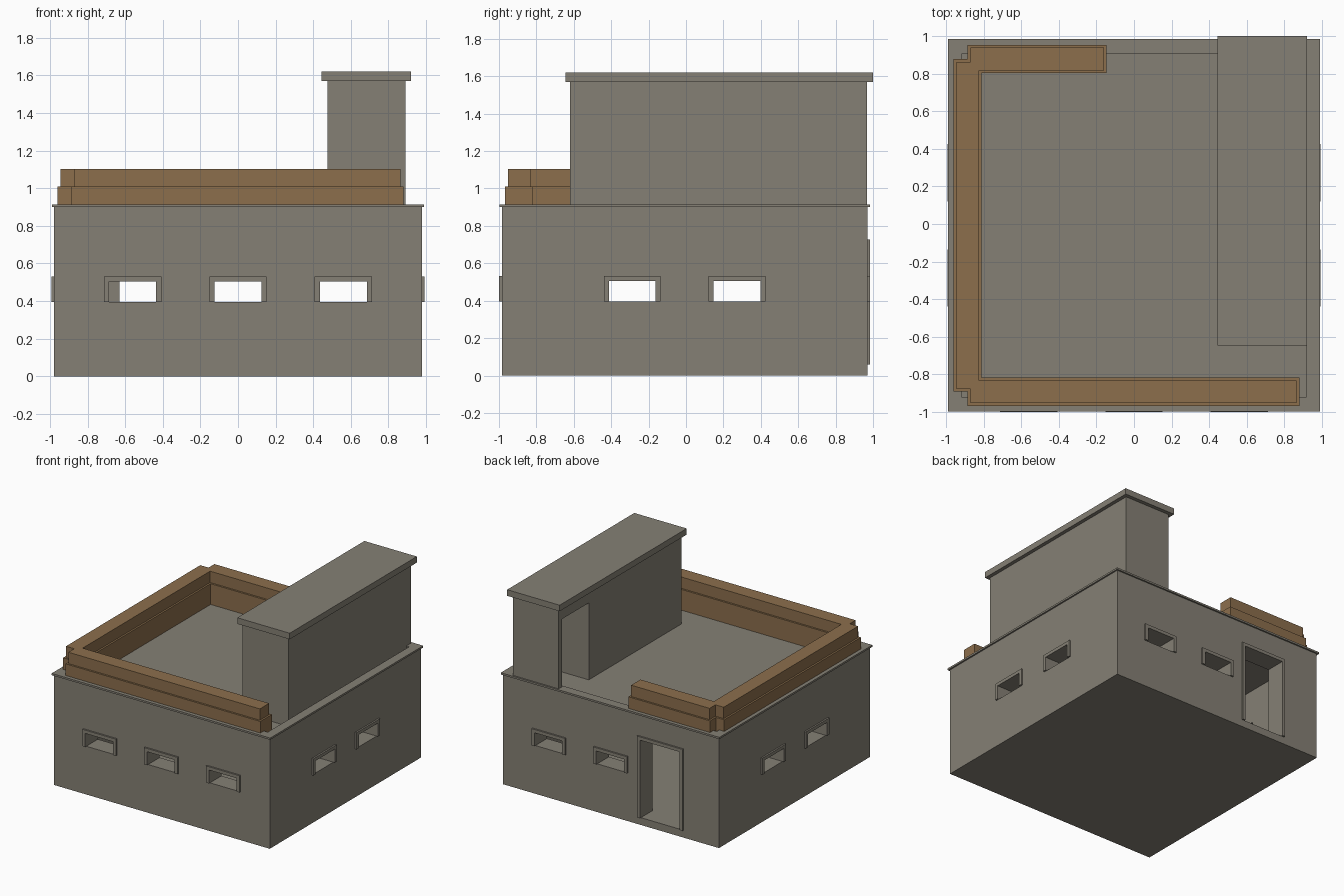
import bpy

cube = bpy.data.objects.get("Cube")
if cube:
    bpy.data.objects.remove(cube, do_unlink=True)

YC = -0.0075          # centre of the building in y
HALF, RIM, INNER = 0.9775, 0.99, 0.915
WALL, FRAME = 0.15, 0.0135
FLOOR, ROOF = 0.06, 0.84


def material(name, rgb):
    m = bpy.data.materials.new(name)
    m.use_nodes = True
    color = (*rgb, 1)
    m.diffuse_color = color
    m.node_tree.nodes["Principled BSDF"].inputs["Base Color"].default_value = color
    return m


concrete = material("grey_concrete", (0.235, 0.217, 0.178))
timber = material("brown_timber", (0.262, 0.158, 0.073))


def box(name, x, y, z, mat=concrete):
    """Axis-aligned box from (min, max) pairs."""
    bpy.ops.mesh.primitive_cube_add(size=1)
    ob = bpy.context.object
    ob.name = name
    for v in ob.data.vertices:
        v.co = [r[0] if c < 0 else r[1] for c, r in zip(v.co, (x, y, z))]
    ob.data.materials.append(mat)
    return ob


def cut(target, x, y, z):
    """Subtract a box from the target."""
    cutter = box("cutter", x, y, z)
    mod = target.modifiers.new("cut", 'BOOLEAN')
    mod.operation, mod.solver, mod.object = 'DIFFERENCE', 'EXACT', cutter
    bpy.context.view_layer.objects.active = target
    bpy.ops.object.modifier_apply(modifier=mod.name)
    bpy.data.objects.remove(cutter, do_unlink=True)


def around(half, centre=0.0):
    return (centre - half, centre + half)


# Hollow main block and projecting rim with a sunken roof deck
walls = box("bunker_walls", around(HALF), around(HALF, YC), (0, 0.9))
rim = box("roof_rim", around(RIM), around(RIM, YC), (0.9, 0.915))
room = HALF - WALL
cut(walls, around(room), around(room, YC), (FLOOR, 0.78))
for part in (walls, rim):
    cut(part, around(INNER), around(INNER, YC), (ROOF, 1.2))


def opening(name, side, centre, half, bottom, top, trim=0.027):
    """Cut a hole through one wall and add a three-sided surround."""
    axis, sign = side

    def place(along, depth):
        depth = sorted(sign * d for d in depth)
        if axis == 'x':
            return depth, along
        return along, [d + YC for d in depth]

    cut(walls, *place(around(half, centre), (room - 0.05, HALF + 0.1)), (bottom, top))
    outer = half + trim
    depth = (HALF - 0.01, HALF + FRAME)
    box(name + "_lintel", *place(around(outer, centre), depth), (top, top + trim))
    for s, tag in ((-1, "a"), (1, "b")):
        jamb = sorted((centre + s * half, centre + s * outer))
        box(name + "_jamb_" + tag, *place(jamb, depth), (bottom, top))


FRONT, BACK, LEFT, RIGHT = ('y', -1), ('y', 1), ('x', 1), ('x', -1)
SILL, HEAD, WIDE = 0.395, 0.505, 0.125
for c in (-0.56, 0, 0.56):
    opening("front_window", FRONT, c, WIDE, SILL, HEAD)
for c in (0, 0.56):
    opening("back_window", BACK, c, WIDE, SILL, HEAD)
for side in (LEFT, RIGHT):
    for c in (-0.28, 0.28):
        opening("side_window", side, c + YC, WIDE, SILL, HEAD)
opening("back_door", BACK, -0.45, 0.18, FLOOR, 0.70)

# Stair house on the roof, with a doorway onto the deck
tower = box("stair_house", (0.475, 0.89), (-0.62, 0.969), (ROOF - 0.02, 1.58))
cut(tower, (0.4, 0.845), (0.58, 0.925), (ROOF, 1.47))
box("stair_house_roof", (0.445, 0.92), (-0.645, 1.0), (1.57, 1.62))

# Two stacked timber courses around the deck, plus an inner footing
for name, inset, z in (("lower", 0, (0.915, 1.01)), ("upper", 0.015, (1.01, 1.103))):
    out, inn, end = 0.96 - inset, 0.81 + inset, 0.885 - inset
    box(name + "_timber_front", (-end, end - 0.005), (YC - out, YC - inn), z, timber)
    box(name + "_timber_side", (-out, -inn), around(end - 0.001, YC), z, timber)
    box(name + "_timber_back", (-end, -0.145 - inset), (YC + inn, YC + out), z, timber)
base = (ROOF, 0.915)
box("timber_footing_front", (-0.885, 0.88), (YC - INNER, YC - 0.81), base, timber)
box("timber_footing_side", (-INNER, -0.81), around(0.88, YC), base, timber)
box("timber_footing_back", (-0.885, -0.145), (YC + 0.81, YC + INNER), base, timber)
